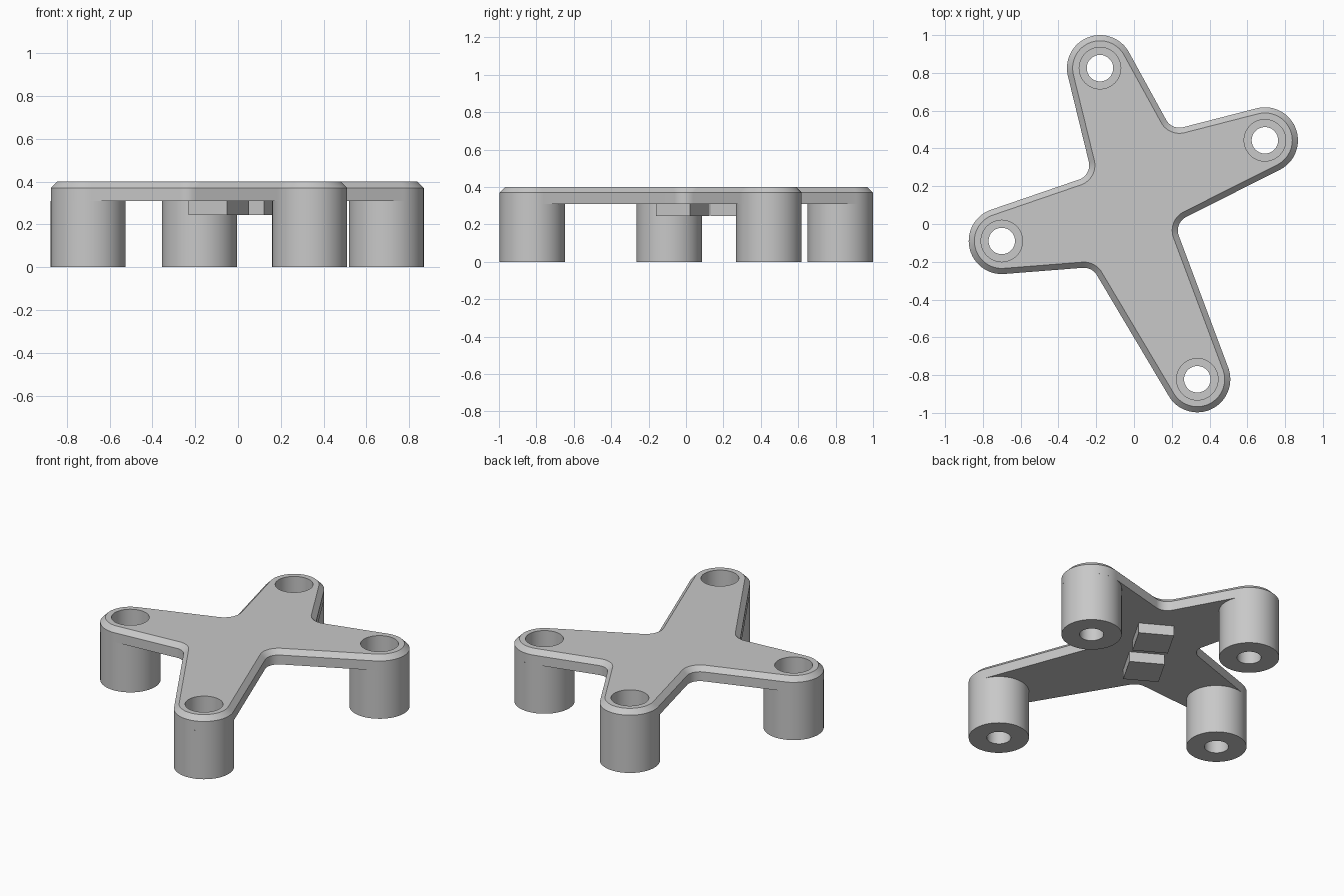
import bpy, bmesh, math
from mathutils import Vector

cube = bpy.data.objects.get("Cube")
if cube:
    bpy.data.objects.remove(cube, do_unlink=True)

# Leg centres and the inner corners that follow them, counter-clockwise
LEGS = [Vector(p) for p in ((-0.18, 0.825), (-0.70, -0.09), (0.335, -0.822), (0.693, 0.443))]
CORNERS = [Vector(p) for p in ((-0.222, 0.259), (-0.222, -0.228), (0.212, 0.005), (0.20, 0.497))]
LEG_R, BORE_R, HOLE_R, FILLET_R = 0.175, 0.11, 0.07, 0.08
PLATE_Z, EDGE_Z, TOP_Z, CHAMFER = 0.31, 0.37, 0.40, 0.03
FLOOR_Z, PAD_Z = 0.12, 0.245
SEGMENTS = 64

grey = bpy.data.materials.new("plain_grey")
grey.use_nodes = True
colour = (0.58, 0.58, 0.58, 1)
grey.diffuse_color = colour
grey.node_tree.nodes["Principled BSDF"].inputs["Base Color"].default_value = colour


def make_object(name, bm):
    bmesh.ops.recalc_face_normals(bm, faces=bm.faces)
    mesh = bpy.data.meshes.new(name)
    bm.to_mesh(mesh)
    bm.free()
    obj = bpy.data.objects.new(name, mesh)
    bpy.context.collection.objects.link(obj)
    mesh.materials.append(grey)
    return obj


def activate(obj):
    bpy.ops.object.select_all(action="DESELECT")
    obj.select_set(True)
    bpy.context.view_layer.objects.active = obj


def smooth(obj):
    activate(obj)
    bpy.ops.object.shade_smooth_by_angle(angle=math.radians(30))


def bridge(bm, a, b):
    for i in range(len(a)):
        j = (i + 1) % len(a)
        bm.faces.new((a[i], a[j], b[j], b[i]))


def direction(angle):
    return Vector((math.cos(angle), math.sin(angle)))


def sweep(centre, radius, start, end, steps):
    """Arc points paired with their outward normals; negative radius is concave."""
    normals = [direction(start + (end - start) * i / steps) for i in range(steps + 1)]
    return [(centre + n * radius, n) for n in normals]


def tangent_angle(centre, corner, side):
    d = corner - centre
    return math.atan2(d.y, d.x) + side * math.acos(LEG_R / d.length)


def plate_outline():
    outline = []
    for i, leg in enumerate(LEGS):
        corner, following = CORNERS[i], LEGS[(i + 1) % len(LEGS)]
        # Rounded arm tip
        start = tangent_angle(leg, CORNERS[i - 1], 1)
        end = tangent_angle(leg, corner, -1)
        outline += sweep(leg, LEG_R, start, start + (end - start) % math.tau, 32)
        # Concave fillet between this arm and the next
        after = tangent_angle(following, corner, 1)
        n1, n2 = direction(end), direction(after)
        centre = corner + (n1 + n2) * FILLET_R / (1 + n1.dot(n2))
        outline += sweep(centre, -FILLET_R, end, end - (end - after) % math.tau, 12)
    return outline


# Four-armed plate with a chamfered top edge
bm = bmesh.new()
outline = plate_outline()
rings = [[bm.verts.new((*(p - n * inset), z)) for p, n in outline]
         for z, inset in ((PLATE_Z, 0), (EDGE_Z, 0), (TOP_Z, CHAMFER))]
bridge(bm, rings[0], rings[1])
bridge(bm, rings[1], rings[2])
bm.faces.new(rings[0][::-1])
bm.faces.new(rings[2])
plate = make_object("plate", bm)

# Screw bores through the plate
bm = bmesh.new()
for leg in LEGS:
    made = bmesh.ops.create_cone(bm, cap_ends=True, segments=SEGMENTS,
                                 radius1=BORE_R, radius2=BORE_R, depth=0.4)
    bmesh.ops.translate(bm, verts=made["verts"], vec=(*leg, PLATE_Z))
cutter = make_object("bore_cutter", bm)
cutter.hide_render = True
cut = plate.modifiers.new("bores", "BOOLEAN")
cut.operation = "DIFFERENCE"
cut.solver = "EXACT"
cut.object = cutter
activate(plate)
bpy.ops.object.modifier_apply(modifier=cut.name)
bpy.data.objects.remove(cutter, do_unlink=True)
smooth(plate)

# Hollow legs with a stepped bore
PROFILE = ((LEG_R, PLATE_Z), (LEG_R, 0), (HOLE_R, 0), (HOLE_R, FLOOR_Z),
           (BORE_R, FLOOR_Z), (BORE_R, PLATE_Z))
names = ("back_leg", "right_leg", "front_leg", "left_leg")
for name, leg in zip(names, LEGS):
    bm = bmesh.new()
    loops = [[bm.verts.new((*(leg + direction(math.tau * i / SEGMENTS) * r), z))
              for i in range(SEGMENTS)] for r, z in PROFILE]
    for lower, upper in zip(loops, loops[1:]):
        bridge(bm, lower, upper)
    smooth(make_object(name, bm))

# Two square pads under the plate
for name, centre in (("front_pad", (-0.09, -0.017)), ("back_pad", (0.083, 0.273))):
    bm = bmesh.new()
    bmesh.ops.create_cube(bm, size=1)
    bmesh.ops.scale(bm, verts=bm.verts, vec=(0.208, 0.208, PLATE_Z - PAD_Z))
    pad = make_object(name, bm)
    pad.location = (*centre, (PLATE_Z + PAD_Z) / 2)
    pad.rotation_euler.z = math.radians(-30)
